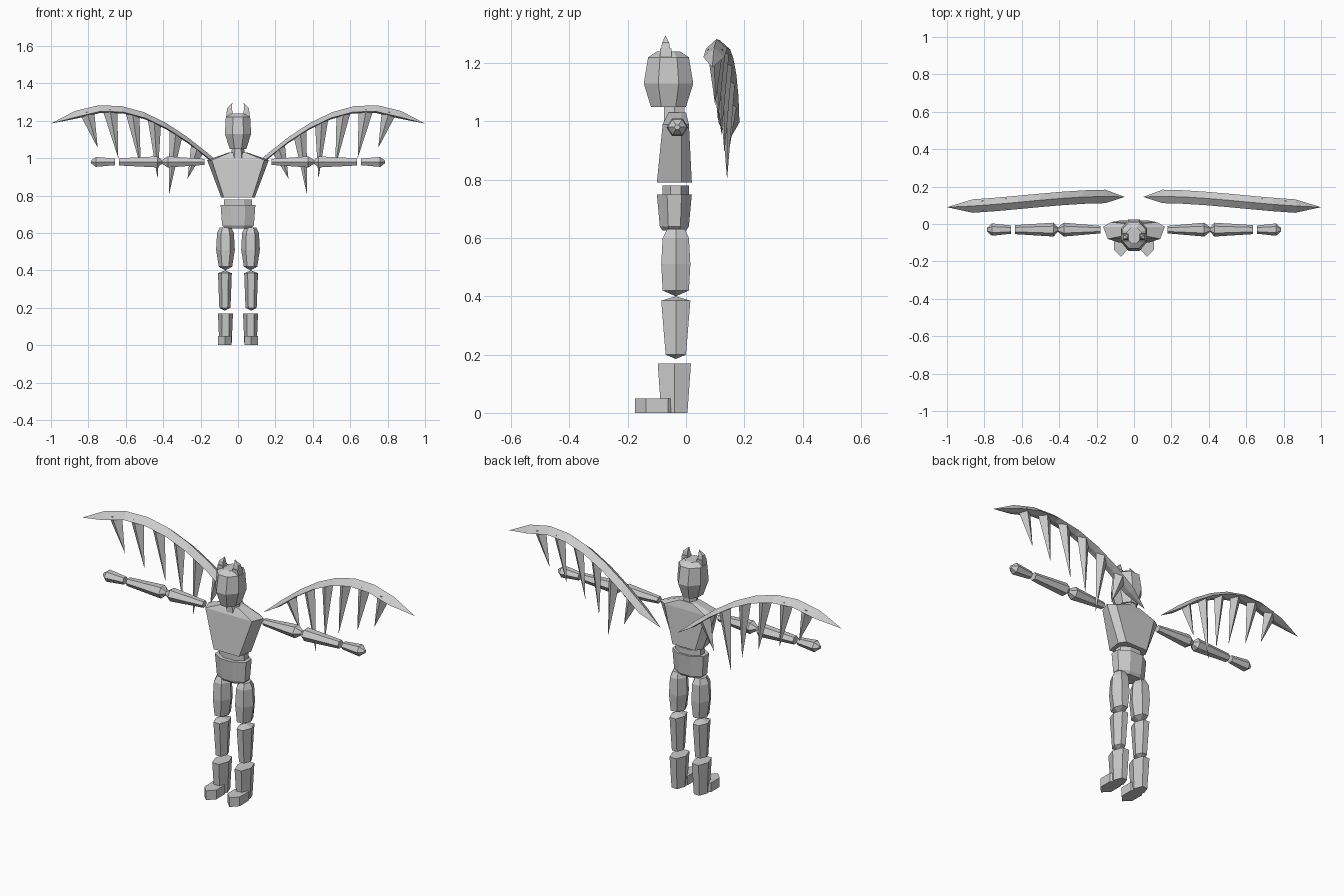
import bpy, bmesh
from math import cos, sin, pi
from mathutils import Vector
from mathutils.geometry import interpolate_bezier

cube = bpy.data.objects.get("Cube")
if cube:
    bpy.data.objects.remove(cube, do_unlink=True)

stone = bpy.data.materials.new("stone_grey")
stone.use_nodes = True
grey = (.6, .6, .6, 1)
stone.diffuse_color = grey
stone.node_tree.nodes["Principled BSDF"].inputs["Base Color"].default_value = grey


def loft(name, rings, side=1):
    """Skin equal point rings and cap the ends; side=-1 mirrors in x."""
    bm = bmesh.new()
    loops = [[bm.verts.new((x * side, y, z)) for x, y, z in ring] for ring in rings]
    for lower, upper in zip(loops, loops[1:]):
        for i in range(len(lower)):
            bm.faces.new((lower[i - 1], lower[i], upper[i], upper[i - 1]))
    bm.faces.new(loops[0])
    bm.faces.new(loops[-1])
    bmesh.ops.remove_doubles(bm, verts=bm.verts, dist=.0005)
    bmesh.ops.recalc_face_normals(bm, faces=bm.faces)
    mesh = bpy.data.meshes.new(name)
    bm.to_mesh(mesh)
    bm.free()
    mesh.materials.append(stone)
    obj = bpy.data.objects.new(name, mesh)
    bpy.context.collection.objects.link(obj)


def polygon(sides, turn=0):
    """Polygon corners scaled so that they fill a square from -1 to 1."""
    angles = [2 * pi * i / sides + turn for i in range(sides)]
    width = max(cos(a) for a in angles)
    depth = max(sin(a) for a in angles)
    return [(cos(a) / width, sin(a) / depth) for a in angles]


HEXAGON = polygon(6)
POINTED_HEXAGON = polygon(6, pi / 6)
OCTAGON = polygon(8, pi / 8)
SQUARE = polygon(4, pi / 4)


def upright(name, shape, x, y, levels, side=1):
    """Each level gives height, half width and half depth."""
    loft(name, [[(x + u * width, y + v * depth, z) for u, v in shape]
                for z, width, depth in levels], side)


def sideways(name, levels, side):
    """Arm piece; each level gives x and half depth."""
    loft(name, [[(x, u * size - .03, v * size * .8 + .98) for u, v in HEXAGON]
                for x, size in levels], side)


def chest_ring(z, half, front, back):
    """Broadest at the sides, with a wide front and a narrower back."""
    outline = [(half * .85, front), (half, -.015), (half * .75, back)]
    return [(x, y, z) for x, y in outline] + [(-x, y, z) for x, y in reversed(outline)]


# Head, neck and trunk
upright("head", OCTAGON, 0, -.06,
        [(1.05, .045, .06), (1.13, .07, .085), (1.22, .065, .07), (1.24, .04, .04)])
upright("neck", HEXAGON, 0, -.04, [(1, .04, .035), (1.07, .03, .035)])
loft("torso", [chest_ring(.79, .09, -.1, .02),
               chest_ring(.99, .165, -.08, .01),
               chest_ring(1.03, .05, -.06, 0)])
upright("waist", OCTAGON, 0, -.035, [(.73, .075, .045), (.78, .075, .045)])
upright("hips", OCTAGON, 0, -.04, [(.625, .07, .04), (.64, .085, .05), (.75, .093, .06)])

for side, label in ((1, "left"), (-1, "right")):
    # Legs, with pointed joints
    upright(label + "_thigh", HEXAGON, .067, -.035,
            [(.63, .03, .03), (.6, .045, .045), (.51, .05, .05), (.42, .036, .045), (.4, 0, 0)],
            side)
    upright(label + "_shin", HEXAGON, .07, -.035,
            [(.4, 0, 0), (.385, .037, .05), (.2, .03, .035), (.185, 0, 0)], side)
    upright(label + "_boot_shaft", HEXAGON, .067, -.04,
            [(0, .033, .045), (.17, .04, .057)], side)
    upright(label + "_boot_toe", POINTED_HEXAGON, .07, -.1,
            [(0, .036, .075), (.05, .036, .075)], side)

    # Arms
    sideways(label + "_upper_arm", [(.18, .02), (.375, .037), (.41, .01)], side)
    sideways(label + "_forearm", [(.405, .01), (.43, .037), (.637, .024)], side)
    sideways(label + "_hand", [(.657, .022), (.76, .033), (.785, .01)], side)

    # Horn leaning inward at the tip
    upright(label + "_horn_base", SQUARE, .045, -.07, [(1.21, .02, .02), (1.25, .015, .02)], side)
    loft(label + "_horn_tip", [[(x + u * size, v * size - .07, z) for u, v in SQUARE]
                               for x, z, size in ((.045, 1.25, .015), (.045, 1.27, .012),
                                                  (.03, 1.295, 0))], side)

    # Wing arch, a curved beam that tapers to a point at both ends
    path = interpolate_bezier(Vector((.05, .145, .93)), Vector((.35, .16, 1.2)),
                              Vector((.65, .1, 1.42)), Vector((1, .09, 1.185)), 17)
    beam = []
    for i, point in enumerate(path[::2]):
        swell = .04 * min(1, i, 8 - i)
        section = ((0, 0), (-.9, -.8), (0, -1), (.9, -.8))
        beam.append([point + Vector((v * swell * .3, u * swell, v * swell)) for u, v in section])
    loft(label + "_wing_arch", beam, side)

    # Feather spikes hanging from the arch, from the inner to the outer
    tips = ((.27, .89), (.37, .8), (.43, .89), (.52, .95), (.64, 1), (.75, 1.055))
    for i, (x, z) in enumerate(tips):
        root = path[3 + 2 * i] - Vector((0, 0, .025))
        along = (path[4 + 2 * i] - path[2 + 2 * i]).normalized() * .04
        across = Vector((0, .027, 0))
        base = [root + along, root + across, root - along, root - across]
        loft(f"{label}_feather_{i + 1}", [base, [(x, root.y, z)] * 4], side)
